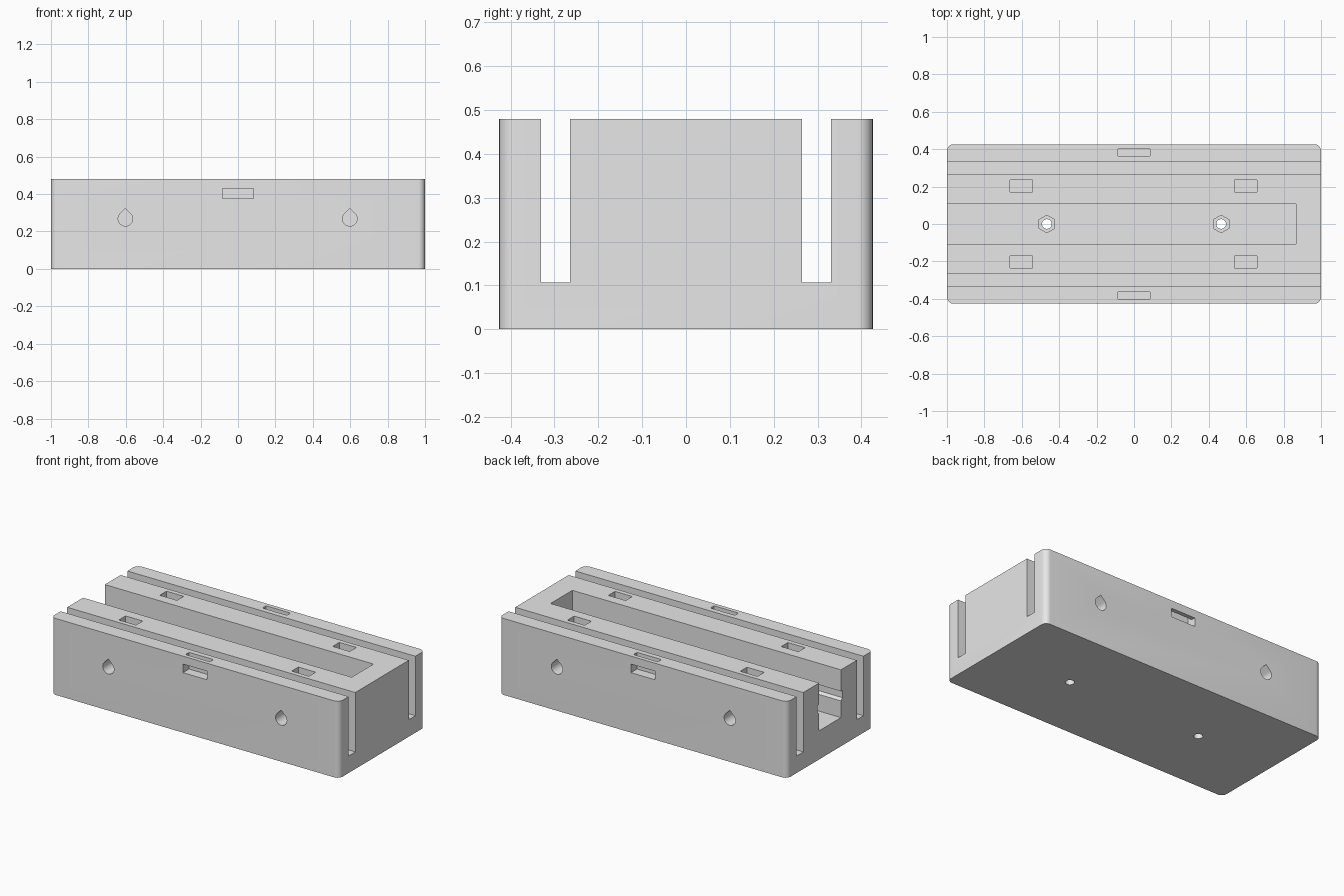
import bpy, bmesh, math

if "Cube" in bpy.data.objects:
    bpy.data.objects.remove(bpy.data.objects["Cube"])

grey = bpy.data.materials.new("light grey")
grey.diffuse_color = (0.8, 0.8, 0.8, 1)
grey.use_nodes = True
grey.node_tree.nodes["Principled BSDF"].inputs["Base Color"].default_value = grey.diffuse_color


def prism(name, pts, lo, hi, axis):
    """Extrude a 2D outline along an axis: x uses (y,z), y uses (x,z), z uses (x,y)."""
    place = {"x": lambda a, b, t: (t, a, b),
             "y": lambda a, b, t: (a, t, b),
             "z": lambda a, b, t: (a, b, t)}[axis]
    bm = bmesh.new()
    rings = [[bm.verts.new(place(a, b, t)) for a, b in pts] for t in (lo, hi)]
    n = len(pts)
    for ring in rings:
        bm.faces.new(ring)
    for i in range(n):
        j = (i + 1) % n
        bm.faces.new((rings[0][i], rings[0][j], rings[1][j], rings[1][i]))
    bmesh.ops.recalc_face_normals(bm, faces=bm.faces)
    me = bpy.data.meshes.new(name)
    bm.to_mesh(me)
    bm.free()
    me.materials.append(grey)
    ob = bpy.data.objects.new(name, me)
    bpy.context.collection.objects.link(ob)
    return ob


def rect(a0, a1, b0, b1):
    return [(a0, b0), (a1, b0), (a1, b1), (a0, b1)]


def arc(cx, cy, r, start, end, n):
    return [(cx + r * math.cos(math.radians(start + (end - start) * i / n)),
             cy + r * math.sin(math.radians(start + (end - start) * i / n)))
            for i in range(n + 1)]


W, D, H, R = 1.0, 0.426, 0.48, 0.035

# Block with rounded upright corners
outline = []
for k, (sx, sy) in enumerate([(1, 1), (-1, 1), (-1, -1), (1, -1)]):
    outline += arc(sx * (W - R), sy * (D - R), R, 90 * k, 90 * k + 90, 8)
body = prism("block_body", outline, 0, H, "z")

cutters = []


def cut(*args):
    cutters.append(prism(*args))


# Central channel, closed at one end, with a shallow groove along each wall
c, g = 0.108, 0.122
right = [(c, 0.18), (c, 0.285), (g, 0.30), (g, 0.345), (c, 0.345), (c, 0.6)]
cut("channel_cutter", right + [(-y, z) for y, z in reversed(right)], -1.1, 0.865, "x")

for s in (-1, 1):
    def span(a, b):
        return sorted((s * a, s * b))
    # Long panel slots
    cut("panel_slot_cutter", rect(*span(0.265, 0.331), 0.107, 0.6), -1.1, 1.1, "x")
    # Tie openings: one from the top, one from the side, meeting inside
    cut("tie_top_cutter", rect(-0.085, 0.085, *span(0.364, 0.4)), 0.375, 0.6, "z")
    cut("tie_side_cutter", rect(-0.084, 0.084, 0.376, 0.43), *span(0.37, 0.6), "y")
    # Nut hole through the channel floor
    cut("hex_recess_cutter", arc(s * 0.466, 0, 0.047, 90, 390, 5), 0.10, 0.25, "z")
    cut("floor_hole_cutter", arc(s * 0.466, 0, 0.026, 0, 345, 23), -0.1, 0.15, "z")
    for x in (-0.602, 0.598):
        # Nut pockets and teardrop screw holes
        cut("nut_pocket_cutter", rect(x - 0.06, x + 0.06, *span(0.17, 0.236)), 0.2, 0.6, "z")
        tear = arc(x, 0.268, 0.039, 135, 405, 24) + [(x, 0.268 + 0.039 * math.sqrt(2))]
        cut("screw_hole_cutter", tear, *span(0.19, 0.6), "y")

# Carve every opening, then drop the cutters
bpy.context.view_layer.objects.active = body
body.select_set(True)
for ob in cutters:
    mod = body.modifiers.new("cut", "BOOLEAN")
    mod.operation = "DIFFERENCE"
    mod.solver = "EXACT"
    mod.object = ob
    bpy.ops.object.modifier_apply(modifier=mod.name)
for ob in cutters:
    bpy.data.objects.remove(ob)

bpy.ops.object.select_all(action="DESELECT")
body.select_set(True)
bpy.context.view_layer.objects.active = body
bpy.ops.object.shade_smooth_by_angle(angle=math.radians(30))
